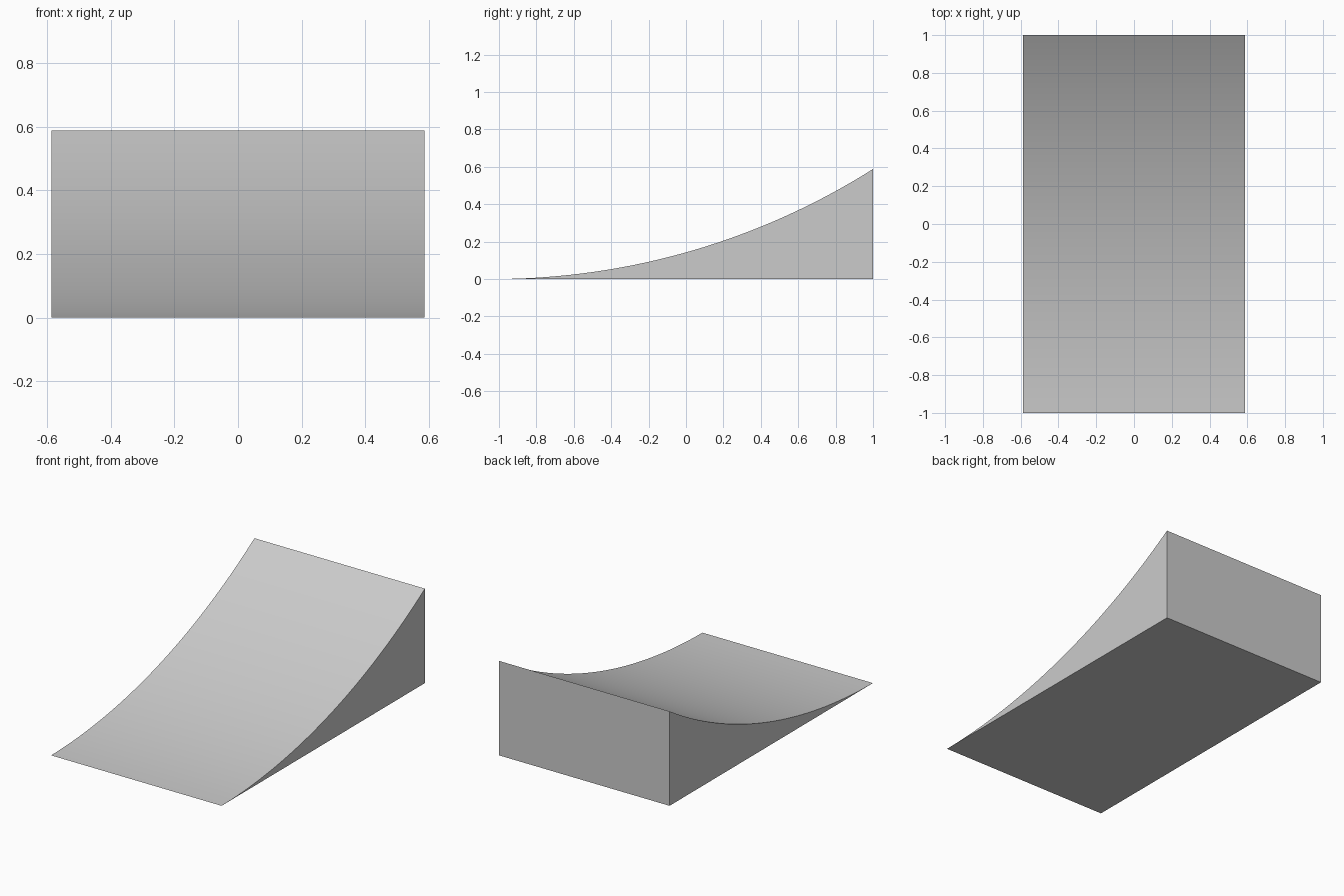
import bpy
import bmesh
import math

cube = bpy.data.objects.get("Cube")
if cube:
    bpy.data.objects.remove(cube, do_unlink=True)

HALF_WIDTH, HALF_LENGTH, HEIGHT = 0.587, 1.0, 0.588
RADIUS, STEPS = 3.8, 32

# One plain grey for the whole ramp
grey = bpy.data.materials.new("plain_grey")
grey.use_nodes = True
colour = (0.6, 0.6, 0.6, 1)
grey.diffuse_color = colour
grey.node_tree.nodes["Principled BSDF"].inputs["Base Color"].default_value = colour

# Side profile: a circular arc from the front lip to the top back edge
chord_angle = math.atan2(HEIGHT, 2 * HALF_LENGTH)
half_sweep = math.asin(math.hypot(HEIGHT, 2 * HALF_LENGTH) / 2 / RADIUS)
start = chord_angle - half_sweep
profile = []
for i in range(STEPS + 1):
    a = start + 2 * half_sweep * i / STEPS
    profile.append((-HALF_LENGTH + RADIUS * (math.sin(a) - math.sin(start)),
                    RADIUS * (math.cos(start) - math.cos(a))))
profile.append((HALF_LENGTH, 0))

# Extrude the profile across the width
bm = bmesh.new()
side = bm.faces.new([bm.verts.new((-HALF_WIDTH, y, z)) for y, z in profile])
swept = bmesh.ops.extrude_face_region(bm, geom=[side], use_keep_orig=True)
bmesh.ops.translate(bm, vec=(2 * HALF_WIDTH, 0, 0),
                    verts=[v for v in swept["geom"] if isinstance(v, bmesh.types.BMVert)])
bmesh.ops.recalc_face_normals(bm, faces=bm.faces)
mesh = bpy.data.meshes.new("curved_ramp")
bm.to_mesh(mesh)
bm.free()
mesh.materials.append(grey)

ramp = bpy.data.objects.new("curved_ramp", mesh)
bpy.context.collection.objects.link(ramp)
bpy.ops.object.select_all(action="DESELECT")
bpy.context.view_layer.objects.active = ramp
ramp.select_set(True)
bpy.ops.object.shade_smooth_by_angle(angle=math.radians(20))
# The thin front lip stays sharp
for e in mesh.edges:
    if all(mesh.vertices[v].co.y < -HALF_LENGTH + 0.001 for v in e.vertices):
        e.use_edge_sharp = True
